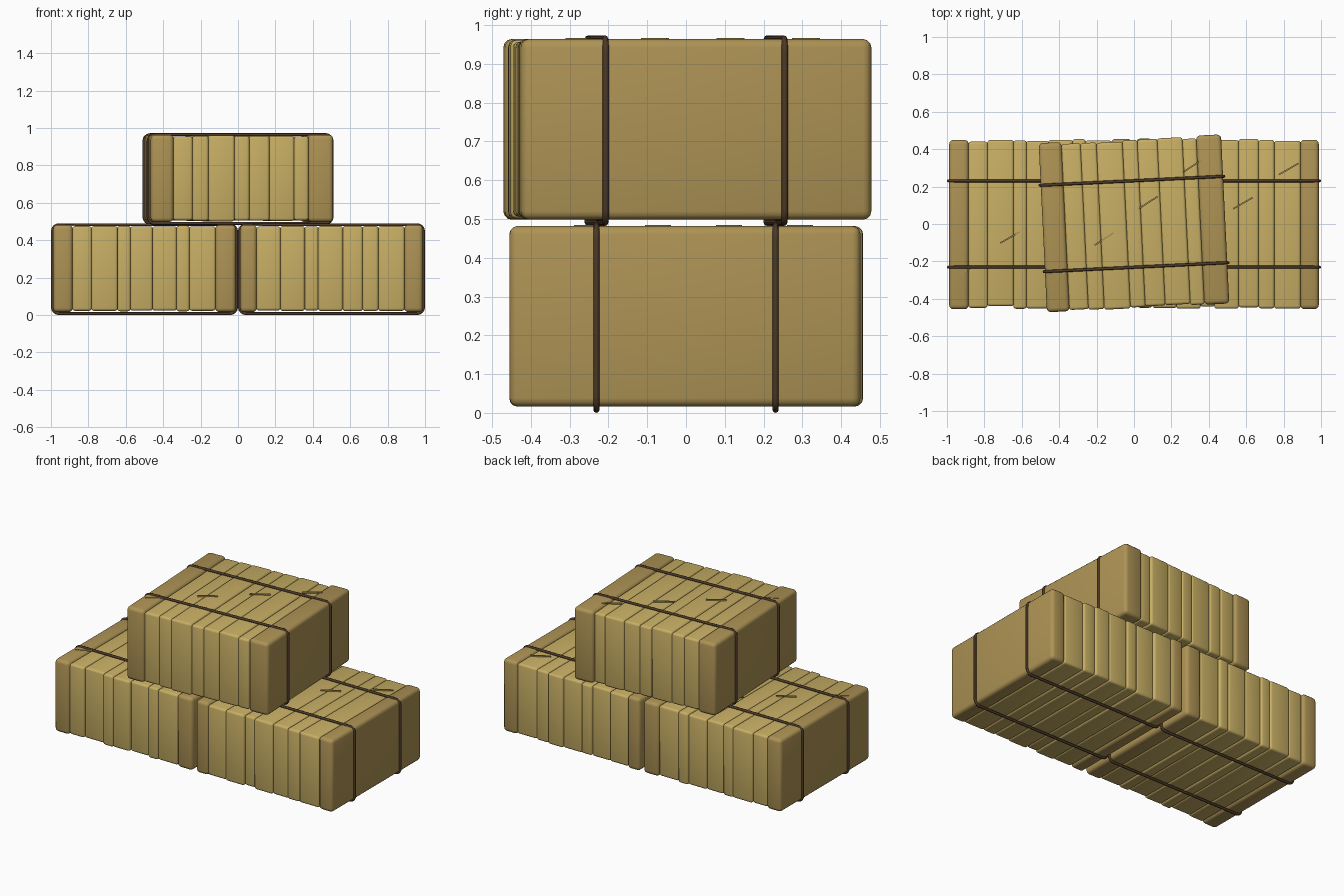
import bpy, random
from math import cos, sin, pi, radians
from mathutils import Matrix

if "Cube" in bpy.data.objects:
    bpy.data.objects.remove(bpy.data.objects["Cube"])

random.seed(4)


def material(name, rgb):
    m = bpy.data.materials.new(name)
    m.diffuse_color = (*rgb, 1)
    m.use_nodes = True
    m.node_tree.nodes["Principled BSDF"].inputs["Base Color"].default_value = m.diffuse_color
    return m


HAY = material("hay", (0.58, 0.43, 0.13))
HAY_END = material("hay_end", (0.42, 0.29, 0.09))
TWINE = material("twine", (0.07, 0.04, 0.02))
STRAW = material("straw", (0.40, 0.28, 0.09))


def place(ob, frame, local, mat):
    ob.matrix_world = frame @ local
    ob.data.materials.append(mat)


def box(name, size, frame, local, mat, bevel=0.0):
    bpy.ops.mesh.primitive_cube_add(size=1)
    ob = bpy.context.object
    ob.name = name
    ob.data.transform(Matrix.Diagonal((*size, 1)))
    if bevel:
        mod = ob.modifiers.new("round", "BEVEL")
        mod.width = bevel
        mod.segments = 3
        bpy.ops.object.modifier_apply(modifier=mod.name)
        bpy.ops.object.shade_smooth_by_angle(angle=radians(40))
    place(ob, frame, local, mat)


def twine_loop(name, y, frame):
    # rounded rectangle around the bale in its xz plane
    hx, z0, z1, r = 0.492, 0.008, 0.483, 0.035
    corners = [(hx - r, z1 - r, 0), (-hx + r, z1 - r, 90),
               (-hx + r, z0 + r, 180), (hx - r, z0 + r, 270)]
    pts = [(cx + r * cos(radians(a + t)), y, cz + r * sin(radians(a + t)), 1)
           for cx, cz, a in corners for t in (0, 22.5, 45, 67.5, 90)]
    cu = bpy.data.curves.new(name, "CURVE")
    cu.dimensions = "3D"
    cu.bevel_depth = 0.008
    cu.bevel_resolution = 2
    sp = cu.splines.new("POLY")
    sp.points.add(len(pts) - 1)
    for p, co in zip(sp.points, pts):
        p.co = co
    sp.use_cyclic_u = True
    ob = bpy.data.objects.new(name, cu)
    bpy.context.collection.objects.link(ob)
    place(ob, frame, Matrix.Identity(4), TWINE)


def bale(name, frame, cuts):
    # compressed flakes side by side, the two end flakes darker and fuller
    last = len(cuts) - 2
    for i, (a, b) in enumerate(zip(cuts, cuts[1:])):
        end = i in (0, last)
        depth = 0.905 if end else 0.895 + random.uniform(-0.008, 0.008)
        height = 0.466 if end else 0.454 + random.uniform(-0.006, 0.006)
        dy = random.uniform(-0.006, 0.006)
        box(f"{name}_flake_{i + 1}", (b - a + 0.002, depth, height), frame,
            Matrix.Translation(((a + b) / 2, dy, 0.249)),
            HAY_END if end else HAY, 0.022 if end else 0.014)
    # two twine loops
    for side, y in (("front", -0.231), ("back", 0.231)):
        twine_loop(f"{name}_twine_{side}", y, frame)
    # loose straws on the top face
    for k in range(4):
        loc = Matrix.Translation((-0.408 + 0.245 * k, -0.255 + 0.183 * k, 0.481))
        box(f"{name}_straw_{k + 1}", (0.12, 0.008, 0.008), frame,
            loc @ Matrix.Rotation(radians(30), 4, "Z"), STRAW)


bale("left_bale", Matrix.Translation((-0.5, 0, 0)),
     [-0.487, -0.385, -0.283, -0.144, -0.075, 0.043, 0.171, 0.24, 0.38, 0.487])
bale("right_bale", Matrix.Translation((0.5, 0, 0)),
     [-0.487, -0.40, -0.273, -0.144, -0.07, 0.06, 0.166, 0.25, 0.39, 0.487])
bale("top_bale", Matrix.Translation((0, 0, 0.482)) @ Matrix.Rotation(radians(2.8), 4, "Z"),
     [-0.487, -0.367, -0.265, -0.18, -0.041, 0.039, 0.146, 0.28, 0.355, 0.487])
